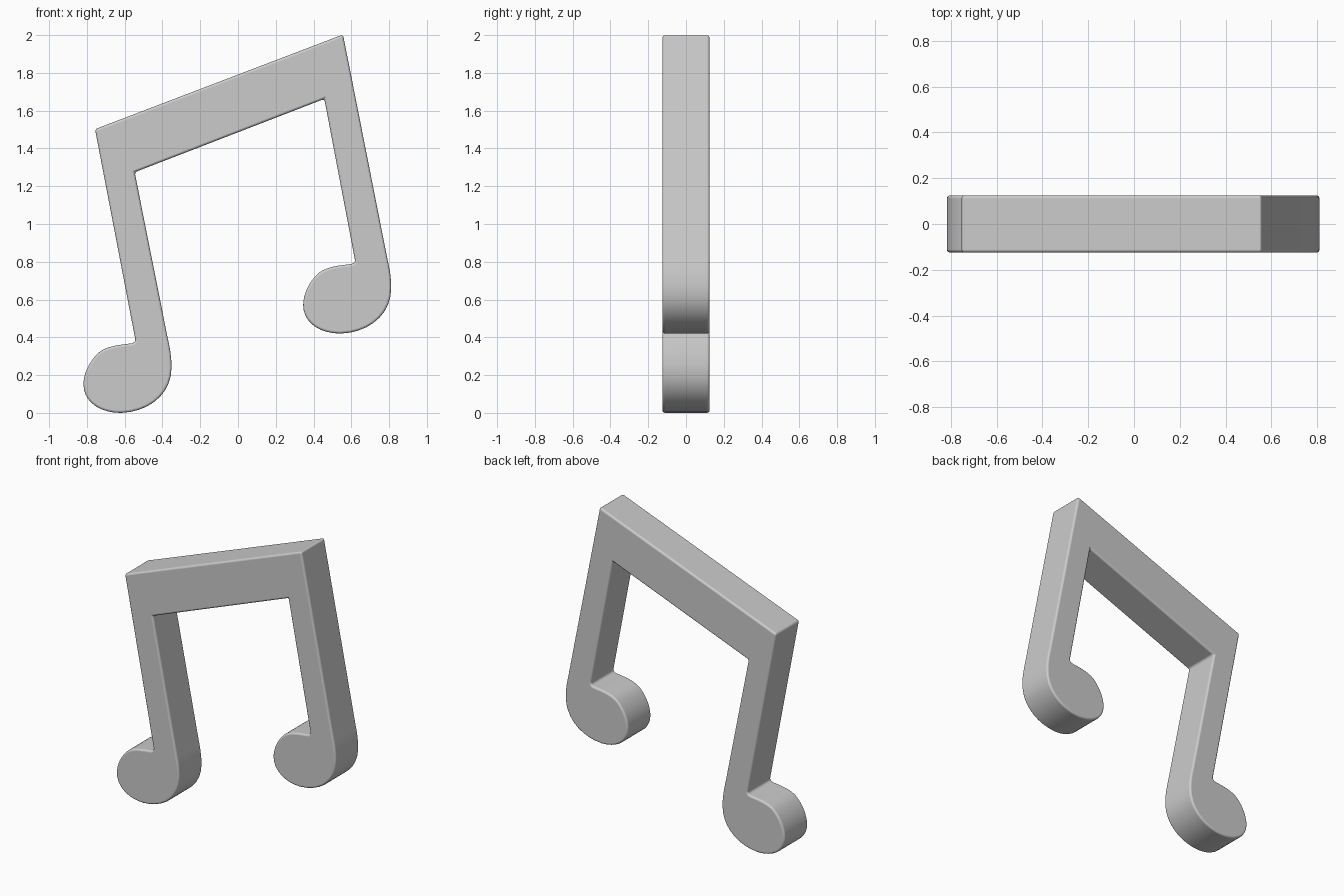
import bpy, bmesh, math
from mathutils import Vector
from mathutils.geometry import interpolate_bezier

if "Cube" in bpy.data.objects:
    bpy.data.objects.remove(bpy.data.objects["Cube"])

DEPTH = 0.25
NOTE_STEP = Vector((1.163, 0.42))   # offset from left note to right note

# Note head outline, clockwise from stem's right side: point, handle, handle, point ...
HEAD = [(-0.373, 0.40), (-0.36, 0.34), (-0.352, 0.30), (-0.352, 0.24),
        (-0.352, 0.10), (-0.47, 0.005), (-0.62, 0.0),
        (-0.74, 0.0), (-0.818, 0.065), (-0.818, 0.15),
        (-0.818, 0.22), (-0.775, 0.29), (-0.73, 0.325),
        (-0.68, 0.36), (-0.60, 0.362), (-0.565, 0.368),
        (-0.549, 0.371), (-0.541, 0.38), (-0.545, 0.395)]


def note_head(offset):
    pts = []
    for i in range(0, len(HEAD) - 1, 3):
        seg = [Vector(p) + offset for p in HEAD[i:i + 4]]
        curve = interpolate_bezier(*seg, 10)
        pts += [Vector((p[0], p[1])) for p in (curve if i == 0 else curve[1:])]
    return pts


# Full silhouette: beam, right stem and head, left stem and head
outline = [Vector((-0.757, 1.502)), Vector((0.556, 2.003))]
outline += note_head(NOTE_STEP)
outline += [Vector((0.457, 1.662)), Vector((-0.547, 1.274))]
outline += note_head(Vector((0, 0)))

# Extrude the silhouette through the depth
bm = bmesh.new()
face = bm.faces.new([bm.verts.new((p.x, -DEPTH / 2, p.y)) for p in outline])
solid = bmesh.ops.extrude_face_region(bm, geom=[face])
bmesh.ops.translate(bm, vec=(0, DEPTH, 0),
                    verts=[v for v in solid["geom"] if isinstance(v, bmesh.types.BMVert)])
bmesh.ops.recalc_face_normals(bm, faces=bm.faces)
mesh = bpy.data.meshes.new("beamed_music_note")
bm.to_mesh(mesh)
bm.free()
note = bpy.data.objects.new("beamed_music_note", mesh)
bpy.context.collection.objects.link(note)

# Smooth shading with softly rounded edges
for p in mesh.polygons:
    p.use_smooth = True
bevel = note.modifiers.new("rounded_edges", 'BEVEL')
bevel.width = 0.014
bevel.segments = 3
bevel.limit_method = 'ANGLE'
bevel.angle_limit = math.radians(35)
bevel.use_clamp_overlap = False
bevel.harden_normals = True
